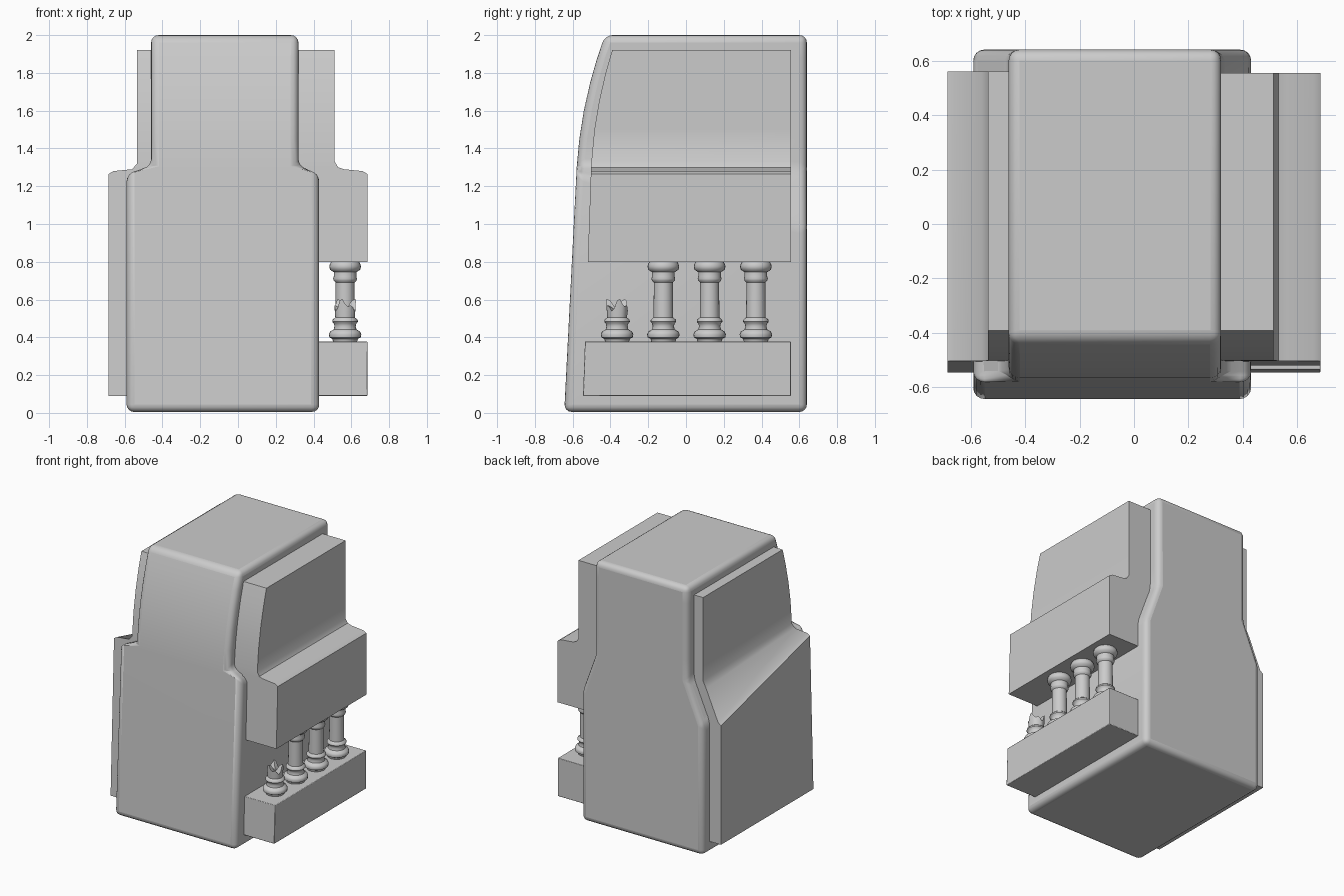
import bpy, bmesh, math

if "Cube" in bpy.data.objects:
    bpy.data.objects.remove(bpy.data.objects["Cube"])


def front_y(z):
    """Leaning, curved front of the body in side view."""
    t = max(0.0, z - 1.28)
    return -0.645 + 0.051 * z + 0.22 * t * t


def panel_y(z):
    return front_y(z) + 0.097 - 0.016 * z


def finish(name, bm, bevel=0.0, segments=3, angle=35):
    bmesh.ops.recalc_face_normals(bm, faces=bm.faces)
    me = bpy.data.meshes.new(name)
    bm.to_mesh(me)
    bm.free()
    ob = bpy.data.objects.new(name, me)
    bpy.context.collection.objects.link(ob)
    bpy.ops.object.select_all(action='DESELECT')
    ob.select_set(True)
    bpy.context.view_layer.objects.active = ob
    bpy.ops.object.shade_smooth_by_angle(angle=math.radians(angle))
    if bevel:
        mod = ob.modifiers.new("Bevel", 'BEVEL')
        mod.width = bevel
        mod.segments = segments
        mod.limit_method = 'ANGLE'
        mod.angle_limit = math.radians(30)
    return ob


def loft(name, rows, yfun, back, bevel, segments=3):
    """Stack of four-cornered rows: (front z, back z, left x, right x)."""
    bm = bmesh.new()
    rings = []
    for zf, zb, xl, xr in rows:
        yf = yfun(zf)
        rings.append([bm.verts.new(p) for p in
                      ((xl, yf, zf), (xr, yf, zf), (xr, back, zb), (xl, back, zb))])
    for a, b in zip(rings, rings[1:]):
        for i in range(4):
            j = (i + 1) % 4
            bm.faces.new((a[i], a[j], b[j], b[i]))
    bm.faces.new(rings[0][::-1])
    bm.faces.new(rings[-1])
    return finish(name, bm, bevel, segments)


def level(z, xl, xr):
    return (z, z, xl, xr)


# Main body: stepped at the front, sloping shoulders at the back
rows = [level(0.005, -0.59, 0.43), (1.275, 0.98, -0.59, 0.43), (1.305, 1.29, -0.46, 0.32)]
rows += [level(z, -0.46, 0.32) for z in (1.45, 1.6, 1.75, 1.88, 2.0)]
loft("body", rows, front_y, 0.64, 0.04, 4)

# Left side panel: follows the body, with the shoulder slanting down to the back
L = -0.2
rows = [level(0.09, -0.685, L), (1.265, 0.99, -0.685, L), (1.28, 1.01, -0.66, L),
        (1.29, 1.24, -0.56, L), (1.32, 1.29, -0.535, L)]
rows += [level(z, -0.535, L) for z in (1.5, 1.65, 1.8, 1.92)]
loft("left_panel", rows, panel_y, 0.56, 0.0)

# Right side: upper stepped block and lower plinth, leaving an open gallery
R = 0.2
rows = [level(z, R, x) for z, x in ((0.8, 0.685), (1.265, 0.685), (1.28, 0.66), (1.29, 0.56),
        (1.3, 0.53), (1.33, 0.512), (1.5, 0.512), (1.65, 0.512), (1.8, 0.512), (1.92, 0.512))]
loft("right_upper_block", rows, panel_y, 0.555, 0.0)
loft("right_plinth", [level(0.09, R, 0.685), level(0.378, R, 0.685)], panel_y, 0.555, 0.004, 2)


# Turned columns in the gallery
SIDES = 24
BASE = [(0.063, 0.375), (0.068, 0.392), (0.083, 0.4), (0.086, 0.415), (0.08, 0.43),
        (0.06, 0.442), (0.056, 0.46), (0.06, 0.473), (0.068, 0.483), (0.066, 0.494), (0.052, 0.505)]
TOP = [(0.05, 0.69), (0.06, 0.7), (0.063, 0.71), (0.06, 0.722), (0.06, 0.745),
       (0.08, 0.758), (0.084, 0.775), (0.08, 0.79), (0.07, 0.805)]


def column(name, y, broken=False):
    bm = bmesh.new()
    profile = BASE + ([(0.057, 0.57), (0.036, 0.56)] if broken else TOP)
    rings = []
    for k, (r, z) in enumerate(profile):
        ring = []
        for i in range(SIDES):
            a = 2 * math.pi * i / SIDES
            jag = 0.0
            if broken and k >= len(BASE):
                jag = 0.022 * math.sin(3 * a + 0.6) + 0.012 * (-1) ** (i // 2)
            ring.append(bm.verts.new((0.567 + r * math.cos(a), y + r * math.sin(a), z + jag)))
        rings.append(ring)
    for a, b in zip(rings, rings[1:]):
        for i in range(SIDES):
            j = (i + 1) % SIDES
            bm.faces.new((a[i], a[j], b[j], b[i]))
    bm.faces.new(rings[0][::-1])
    if broken:
        tip = bm.verts.new((0.567, y, 0.54))
        for i in range(SIDES):
            bm.faces.new((rings[-1][i], rings[-1][(i + 1) % SIDES], tip))
    else:
        bm.faces.new(rings[-1])
    finish(name, bm, angle=45)


column("broken_column", -0.365, broken=True)
for n, y in enumerate((-0.12, 0.125, 0.37)):
    column(f"column_{n + 1}", y)
